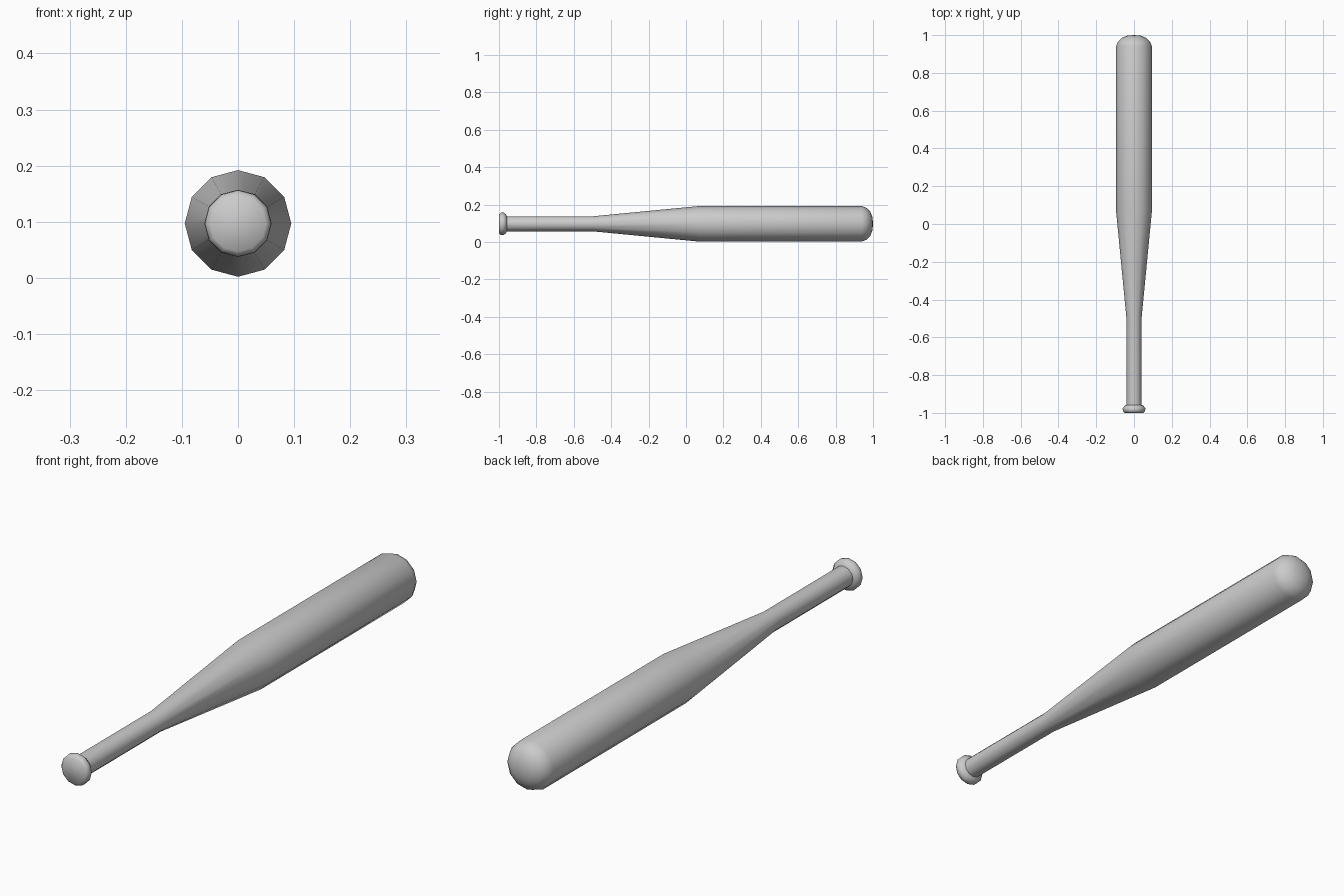
import bpy, bmesh, math

if "Cube" in bpy.data.objects:
    bpy.data.objects.remove(bpy.data.objects["Cube"])

SIDES = 12
CENTRE_Z = 0.097

# Profile as (y, radius): knob, handle, taper, barrel, rounded tip
PROFILE = [(-1.0, 0.05), (-0.99, 0.059), (-0.975, 0.06), (-0.962, 0.05), (-0.958, 0.04),
           (-0.50, 0.04), (0.07, 0.095), (0.94, 0.095),
           (0.965, 0.085), (0.985, 0.065), (0.997, 0.035)]

bm = bmesh.new()
rings = []
for y, r in PROFILE:
    angles = [2 * math.pi * i / SIDES for i in range(SIDES)]
    rings.append([bm.verts.new((r * math.cos(a), y, CENTRE_Z + r * math.sin(a))) for a in angles])

# Side walls
for a, b in zip(rings, rings[1:]):
    for i in range(SIDES):
        j = (i + 1) % SIDES
        bm.faces.new((a[i], a[j], b[j], b[i]))

# Knob cap and pointed centre of the rounded tip
bm.faces.new(rings[0])
tip = bm.verts.new((0, 1.0, CENTRE_Z))
for i in range(SIDES):
    bm.faces.new((rings[-1][i], rings[-1][(i + 1) % SIDES], tip))
bmesh.ops.recalc_face_normals(bm, faces=bm.faces)

mesh = bpy.data.meshes.new("bat")
bm.to_mesh(mesh)
bm.free()
bat = bpy.data.objects.new("bat", mesh)
bpy.context.collection.objects.link(bat)

# Smooth shading with crisp cap edges
bpy.context.view_layer.objects.active = bat
bat.select_set(True)
bpy.ops.object.shade_smooth_by_angle(angle=math.radians(50))
